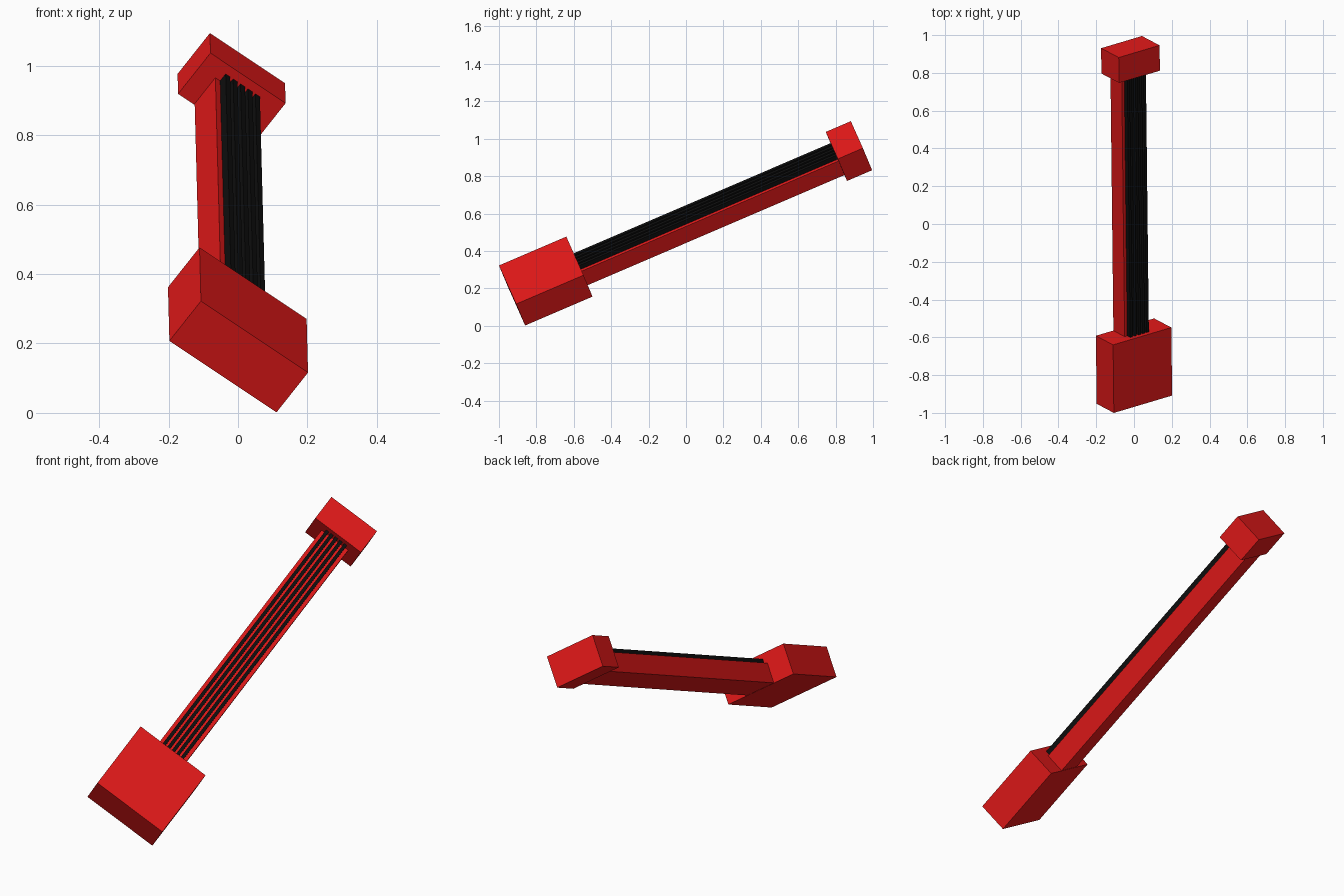
import bpy
from mathutils import Matrix, Vector

if "Cube" in bpy.data.objects:
    bpy.data.objects.remove(bpy.data.objects["Cube"])

# Tilted frame: length along the neck, width across it, depth through it
length = Vector((-0.0105, 0.919, 0.394)).normalized()
width = Vector((0.808, 0.24, -0.54))
width = (width - length * width.dot(length)).normalized()
depth = width.cross(length)
origin = Vector((0.0, -0.75, 0.239))
frame = Matrix((width, length, depth)).transposed().to_4x4()
frame.translation = origin


def material(name, colour):
    mat = bpy.data.materials.new(name)
    mat.diffuse_color = colour
    mat.use_nodes = True
    mat.node_tree.nodes["Principled BSDF"].inputs["Base Color"].default_value = mat.diffuse_color
    return mat


red = material("red", (0.8, 0.01, 0.01, 1))
black = material("black", (0.005, 0.005, 0.005, 1))


def box(name, xs, ys, zs, mat):
    """Box between pairs of limits in the tilted frame."""
    bpy.ops.mesh.primitive_cube_add(size=1)
    ob = bpy.context.object
    ob.name = name
    spans = (xs, ys, zs)
    centre = Vector([(a + b) / 2 for a, b in spans])
    size = [b - a for a, b in spans]
    ob.data.transform(Matrix.Translation(centre) @ Matrix.Diagonal((*size, 1)))
    ob.matrix_world = frame
    ob.data.materials.append(mat)
    return ob


# Body, neck and head
box("body", (-0.191, 0.191), (-0.196, 0.196), (-0.077, 0.077), red)
box("neck", (-0.077, 0.080), (0.19, 1.70), (-0.076, 0.025), red)
box("head", (-0.134, 0.134), (1.691, 1.837), (-0.079, 0.079), red)

# Strings
for i in range(5):
    x = -0.052 + i * 0.0265
    box(f"string_{i + 1}", (x - 0.008, x + 0.008), (0.19, 1.70), (0.02, 0.052), black)
